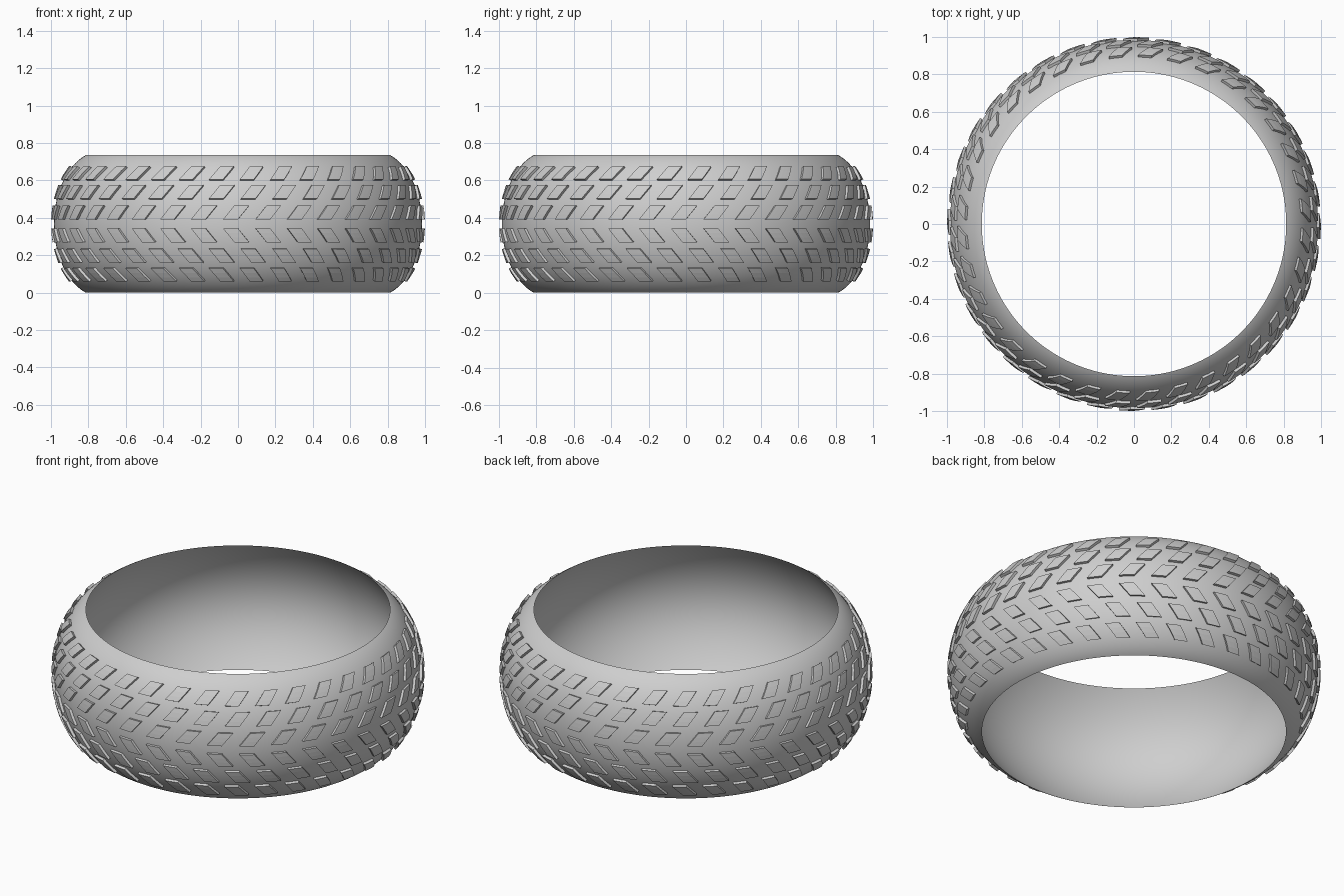
import bpy, bmesh, math
from mathutils import Vector

cube = bpy.data.objects.get("Cube")
if cube:
    bpy.data.objects.remove(cube, do_unlink=True)

HEIGHT = 0.735
MID = HEIGHT / 2
COUNT = 36                    # tread blocks per row
PITCH = math.tau / COUNT

rubber = bpy.data.materials.new("grey_rubber")
rubber.use_nodes = True
GREY = (0.62, 0.62, 0.62, 1.0)
rubber.diffuse_color = GREY
rubber.node_tree.nodes["Principled BSDF"].inputs["Base Color"].default_value = GREY


def outer_radius(d):
    """Elliptical outer section at height d above the middle."""
    return 0.984 - 0.256 * (1 - math.sqrt(1 - (d / 0.39) ** 2))


def inner_radius(d):
    """Shallower inner wall that meets the outer one at both rims."""
    rim = outer_radius(MID)
    return rim + 0.143 * (1 - (d / MID) ** 2)


def ring_point(r, angle, d):
    """The angle runs from the front towards +x."""
    return Vector((r * math.sin(angle), -r * math.cos(angle), MID + d))


def finish(bm, name):
    mesh = bpy.data.meshes.new(name)
    bm.to_mesh(mesh)
    bm.free()
    mesh.materials.append(rubber)
    obj = bpy.data.objects.new(name, mesh)
    bpy.context.collection.objects.link(obj)
    return obj


# Carcass: closed section spun round the vertical axis
bm = bmesh.new()
STEPS, SEGMENTS = 32, 180
heights = [-MID * math.cos(math.pi * i / STEPS) for i in range(STEPS + 1)]
points = [ring_point(outer_radius(d), 0, d) for d in heights]
points += [ring_point(inner_radius(d), 0, d) for d in heights[-2:0:-1]]
section = [bm.verts.new(p) for p in points]
edges = [bm.edges.new(pair) for pair in zip(section, section[1:] + section[:1])]
bmesh.ops.spin(bm, geom=section + edges, cent=(0, 0, 0), axis=(0, 0, 1),
               angle=math.tau, steps=SEGMENTS)
bmesh.ops.remove_doubles(bm, verts=bm.verts, dist=0.0001)
bmesh.ops.recalc_face_normals(bm, faces=bm.faces)
carcass = finish(bm, "tyre_carcass")
bpy.ops.object.select_all(action="DESELECT")
carcass.select_set(True)
bpy.context.view_layer.objects.active = carcass
bpy.ops.object.shade_smooth_by_angle(angle=math.radians(20))


def tread_row(name, centre, half_height, shift, side):
    """Ring of slanted blocks; side is 1 above the middle and -1 below."""
    bm = bmesh.new()
    width, slant, n = 0.08, 0.06, 3
    for k in range(COUNT):
        grid = []
        for j in range(n + 1):
            v = j / n - 0.5
            d = side * (centre + 2 * v * half_height)
            row = []
            for i in range(n + 1):
                u = i / n - 0.5
                angle = k * PITCH + shift + u * width + v * slant
                row.append(bm.verts.new(ring_point(outer_radius(d) + 0.001, angle, d)))
            grid.append(row)
        for j in range(n):
            for i in range(n):
                quad = [grid[j][i], grid[j][i + 1], grid[j + 1][i + 1], grid[j + 1][i]]
                bm.faces.new(quad if side > 0 else quad[::-1])
    thick = finish(bm, name).modifiers.new("block_height", "SOLIDIFY")
    thick.thickness = 0.0145
    thick.offset = 1


# Three mirrored rows on each half form the chevron tread
ROWS = [("inner", 0.06, 0.036, -0.01),
        ("middle", 0.167, 0.036, 0.085),
        ("outer", 0.266, 0.034, 0.08)]
for label, centre, half_height, shift in ROWS:
    tread_row("upper_" + label + "_tread", centre, half_height, shift, 1)
    tread_row("lower_" + label + "_tread", centre, half_height, shift, -1)
